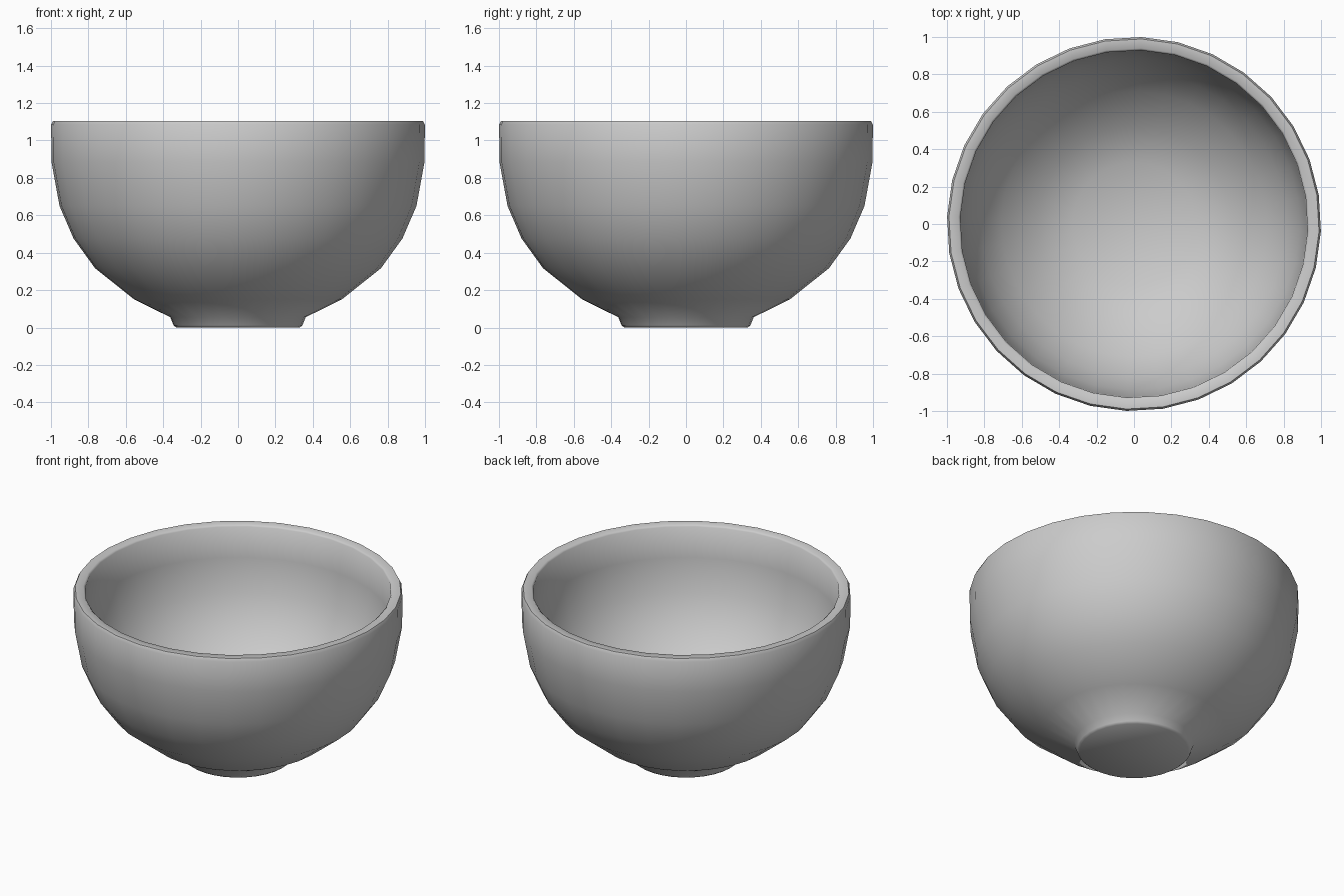
import bpy
import bmesh
import math
from mathutils import Matrix, Vector

cube = bpy.data.objects.get("Cube")
if cube:
    bpy.data.objects.remove(cube, do_unlink=True)

SIDES = 32

# Single grey material
grey = bpy.data.materials.new("plain grey")
grey.use_nodes = True
colour = (0.6, 0.6, 0.6, 1.0)
grey.diffuse_color = colour
grey.node_tree.nodes["Principled BSDF"].inputs["Base Color"].default_value = colour

# Half section (radius, height), from the centre of the base around to the centre inside
foot = [(0, 0), (0.33, 0), (0.345, 0.012), (0.362, 0.055)]
outer_wall = [(0.555, 0.15), (0.765, 0.317), (0.88, 0.476), (0.955, 0.65), (0.998, 0.885)]
rim = [(1.0, 1.085), (0.99, 1.105), (0.94, 1.105), (0.929, 1.095)]
inner_wall = [(0.927, 0.89), (0.887, 0.67), (0.815, 0.515), (0.71, 0.37),
              (0.52, 0.217), (0.33, 0.125), (0, 0.1)]


def lathe(name, profile, material):
    """Spin a half section around z into a closed solid."""
    bm = bmesh.new()
    verts = [bm.verts.new((r, 0, z)) for r, z in profile]
    edges = [bm.edges.new(pair) for pair in zip(verts, verts[1:])]
    bmesh.ops.spin(bm, geom=verts + edges, cent=Vector(), axis=(0, 0, 1),
                   angle=math.tau, steps=SIDES)
    bmesh.ops.remove_doubles(bm, verts=bm.verts[:], dist=0.0005)
    bmesh.ops.recalc_face_normals(bm, faces=bm.faces[:])
    # Turn the facets slightly off the axes
    bm.transform(Matrix.Rotation(math.radians(-2.3), 4, 'Z'))
    mesh = bpy.data.meshes.new(name)
    bm.to_mesh(mesh)
    bm.free()
    mesh.materials.append(material)
    obj = bpy.data.objects.new(name, mesh)
    bpy.context.collection.objects.link(obj)
    return obj


# Bowl with foot, thick wall and rounded rim
bowl = lathe("bowl", foot + outer_wall + rim + inner_wall, grey)
bpy.ops.object.select_all(action='DESELECT')
bowl.select_set(True)
bpy.context.view_layer.objects.active = bowl
bpy.ops.object.shade_smooth_by_angle(angle=math.radians(60))
